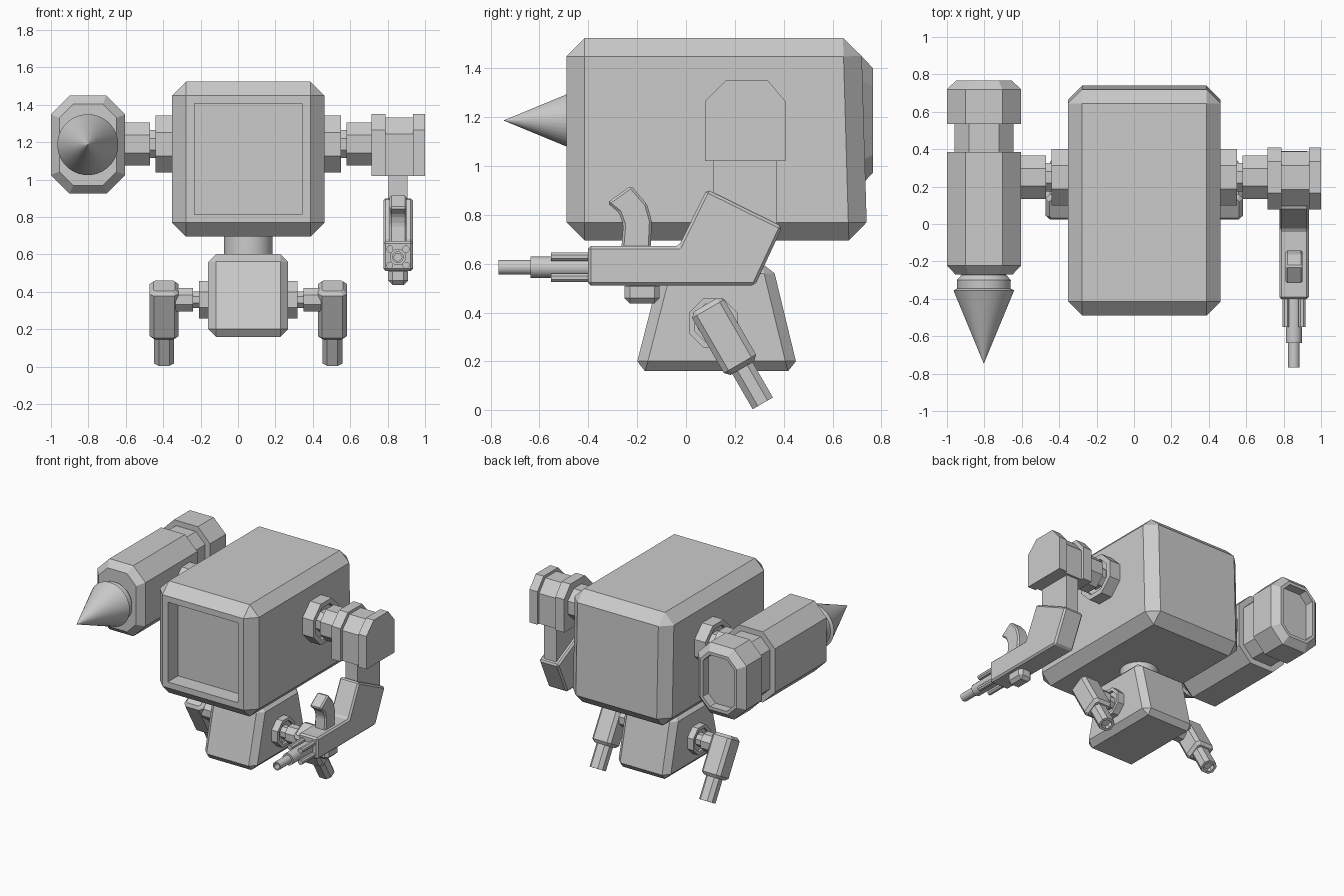
import bpy, bmesh
from math import pi, cos, sin, tan, radians
from mathutils import Matrix, Vector

if "Cube" in bpy.data.objects:
    bpy.data.objects.remove(bpy.data.objects["Cube"])

CX = 0.055  # symmetry plane of torso, pelvis and legs


def finish(name, bm, smooth=False):
    bmesh.ops.recalc_face_normals(bm, faces=bm.faces)
    me = bpy.data.meshes.new(name)
    bm.to_mesh(me)
    bm.free()
    ob = bpy.data.objects.new(name, me)
    bpy.context.collection.objects.link(ob)
    if smooth:
        bpy.ops.object.select_all(action='DESELECT')
        ob.select_set(True)
        bpy.context.view_layer.objects.active = ob
        bpy.ops.object.shade_smooth_by_angle(angle=radians(35))
    return ob


def skin(name, rings, mat, smooth=False):
    """Join equal-sized rings of points with quads and cap both ends."""
    bm = bmesh.new()
    loops = [[bm.verts.new(mat @ Vector(p)) for p in r] for r in rings]
    n = len(loops[0])
    for a, b in zip(loops, loops[1:]):
        for i in range(n):
            j = (i + 1) % n
            bm.faces.new((a[i], a[j], b[j], b[i]))
    bm.faces.new(loops[0])
    bm.faces.new(loops[-1])
    return finish(name, bm, smooth)


def lathe(name, profile, mat, n=8, smooth=False):
    """Profile of (radius, height) spun about local z; radius is to the flats."""
    k = 1 if smooth else 1 / cos(pi / n)
    ang = [2 * pi * (i + 0.5) / n for i in range(n)]
    return skin(name, [[(r * k * cos(a), r * k * sin(a), h) for a in ang]
                       for r, h in profile], mat, smooth)


def chamfer_loft(name, hx, hy, ch, sections, mat):
    """Chamfered rectangle lofted along local z; sections are (z, inset)."""
    rings = []
    for z, d in sections:
        x, y, c = hx - d, hy - d, ch - d * (2 - 2 ** 0.5)
        rings.append([(x, y - c, z), (x - c, y, z), (c - x, y, z), (-x, y - c, z),
                      (-x, c - y, z), (c - x, -y, z), (x - c, -y, z), (x, c - y, z)])
    return skin(name, rings, mat)


def prism_bm(pts, x0, x1, bevel=0):
    """Side profile of (y, z) points given thickness from x0 to x1."""
    bm = bmesh.new()
    a = [bm.verts.new((x0, y, z)) for y, z in pts]
    b = [bm.verts.new((x1, y, z)) for y, z in pts]
    bm.faces.new(a)
    bm.faces.new(b[::-1])
    for i in range(len(pts)):
        j = (i + 1) % len(pts)
        bm.faces.new((a[j], a[i], b[i], b[j]))
    bmesh.ops.recalc_face_normals(bm, faces=bm.faces)
    if bevel:
        bmesh.ops.bevel(bm, geom=bm.edges[:], offset=bevel, segments=1,
                        profile=0.5, affect='EDGES', clamp_overlap=True)
    return bm


def prism(name, pts, x0, x1, bevel=0):
    return finish(name, prism_bm(pts, x0, x1, bevel))


def along_x(side, y, z):
    return Matrix.Translation((CX, y, z)) @ Matrix.Rotation(side * pi / 2, 4, 'Y')


def along_y(x, z):
    return Matrix.Translation((x, 0, z)) @ Matrix.Rotation(-pi / 2, 4, 'X')


# Torso with recessed front screen
bm = prism_bm([(-0.49, 0.695), (0.742, 0.695), (0.718, 1.525), (-0.49, 1.525)],
              -0.352, 0.462, 0.075)
front = min(bm.faces, key=lambda f: f.calc_center_median().y)
bmesh.ops.inset_region(bm, faces=[front], thickness=0.062)
bm.faces.ensure_lookup_table()
ext = bmesh.ops.extrude_discrete_faces(bm, faces=[front])
bmesh.ops.translate(bm, verts=ext['faces'][0].verts[:], vec=(0, 0.12, 0))
finish('torso', bm)

# Pelvis and waist
prism('pelvis', [(-0.21, 0.16), (0.46, 0.16), (0.353, 0.602), (-0.097, 0.602)],
      -0.16, 0.268, 0.042)
lathe('waist', [(0.13, 0.58), (0.13, 0.72)], Matrix.Translation((CX, 0.12, 0)), 32, True)

# Shoulder joints, hip joints, legs and feet, mirrored
for s, tag in ((-1, 'left'), (1, 'right')):
    lathe(tag + '_shoulder_joint',
          [(0.152, 0.39), (0.152, 0.495), (0.118, 0.495), (0.118, 0.465), (0.075, 0.465),
           (0.075, 0.525), (0.115, 0.525), (0.115, 0.69)], along_x(s, 0.25, 1.19))
    lathe(tag + '_hip_joint',
          [(0.1, 0.2), (0.1, 0.263), (0.078, 0.263), (0.078, 0.243), (0.045, 0.243),
           (0.045, 0.295), (0.063, 0.295), (0.063, 0.39)], along_x(s, 0.112, 0.358))
    leg = (Matrix.Translation((CX + s * 0.45, 0.156, 0.303))
           @ Matrix.Rotation(radians(30), 4, 'X'))
    chamfer_loft(tag + '_leg', 0.077, 0.076, 0.022,
                 [(-0.15, 0.02), (-0.13, 0), (0.13, 0), (0.15, 0.02)], leg)
    chamfer_loft(tag + '_foot', 0.053, 0.048, 0.025,
                 [(-0.13, 0), (-0.317, 0), (-0.317, 0.018), (-0.285, 0.018)], leg)

# Drill arm housing with waisted neck and recessed rear
chamfer_loft('drill_housing', 0.198, 0.262, 0.1,
             [(-0.27, 0.045), (-0.222, 0), (0.385, 0), (0.385, 0.04), (0.535, 0.04),
              (0.535, 0), (0.72, 0), (0.766, 0.048), (0.766, 0.07), (0.70, 0.07)],
             along_y(-0.802, 1.187))
lathe('drill_cone', [(0.12, -0.25), (0.12, -0.272), (0.145, -0.3), (0.143, -0.345),
                     (0.163, -0.355), (0.001, -0.745)], along_y(-0.803, 1.187), 32, True)


# Right shoulder block: slimmer core between two flanges
def shoulder_profile(d):
    y0, y1, z0, z1, c = 0.078 + d, 0.408 - d, 1.02, 1.352 - d, 0.087
    return [(y0, z0), (y1, z0), (y1, z1 - c), (y1 - c * 0.85, z1),
            (y0 + c, z1), (y0, z1 - c)]


prism('shoulder_block_core', shoulder_profile(0.02), 0.785, 0.94)
prism('shoulder_inner_flange', shoulder_profile(0), 0.715, 0.788)
prism('shoulder_outer_flange', shoulder_profile(0), 0.935, 1.0)

# Upper arm and bent forearm
prism('upper_arm', [(0.11, 0.75), (0.30, 0.66), (0.372, 0.75), (0.372, 1.03), (0.11, 1.03)],
      0.805, 0.905)
prism('forearm', [(0.085, 0.905), (0.395, 0.752), (0.283, 0.512), (-0.402, 0.512),
                  (-0.402, 0.672), (-0.03, 0.672)], 0.777, 0.935, 0.012)

# Curved hammer on top and block under the forearm
prism('hammer', [(-0.323, 0.85), (-0.225, 0.92), (-0.16, 0.845), (-0.14, 0.775),
                 (-0.145, 0.66), (-0.265, 0.66), (-0.257, 0.76), (-0.275, 0.81)],
      0.81, 0.902, 0.01)
prism('under_block', [(-0.252, 0.438), (-0.108, 0.438), (-0.108, 0.53), (-0.252, 0.53)],
      0.803, 0.908, 0.022)

# Stepped barrel with hollow muzzle and four guide rods
lathe('barrel', [(0.044, -0.38), (0.044, -0.637), (0.031, -0.637), (0.031, -0.768),
                 (0.021, -0.768), (0.021, -0.72)], along_y(0.855, 0.586), 16, True)
for i, (dx, dz) in enumerate(((-1, -1), (-1, 1), (1, -1), (1, 1))):
    lathe('guide_rod_%d' % (i + 1), [(0.018, -0.39), (0.018, -0.552)],
          along_y(0.855 + dx * 0.043, 0.586 + dz * 0.043))
